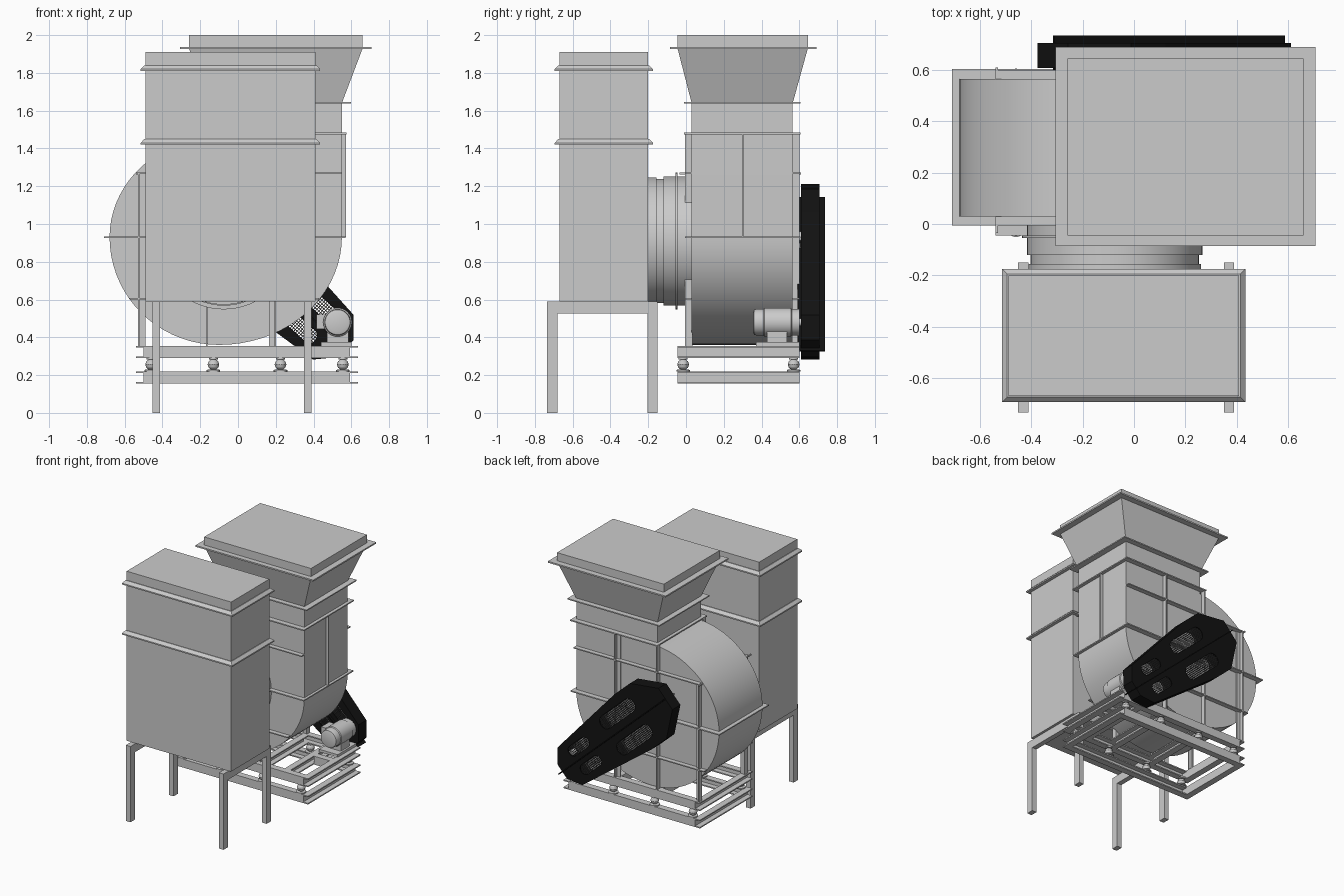
import bpy, bmesh, math
from mathutils import Matrix, Vector

if "Cube" in bpy.data.objects:
    bpy.data.objects.remove(bpy.data.objects["Cube"])

black = bpy.data.materials.new("black_paint")
black.diffuse_color = (0.006, 0.006, 0.006, 1)
black.use_nodes = True
black.node_tree.nodes["Principled BSDF"].inputs["Base Color"].default_value = black.diffuse_color
wire = bpy.data.materials.new("wire_grey")
wire.diffuse_color = (0.12, 0.12, 0.12, 1)
wire.use_nodes = True
wire.node_tree.nodes["Principled BSDF"].inputs["Base Color"].default_value = wire.diffuse_color


def finish(name, bm, mat=None, smooth=False):
    bmesh.ops.recalc_face_normals(bm, faces=bm.faces)
    me = bpy.data.meshes.new(name)
    bm.to_mesh(me)
    bm.free()
    if smooth:
        me.shade_smooth()
        me.set_sharp_from_angle(angle=math.radians(30))
    ob = bpy.data.objects.new(name, me)
    bpy.context.collection.objects.link(ob)
    if mat:
        me.materials.append(mat)
    return ob


def add_box(bm, x0, x1, y0, y1, z0, z1):
    m = Matrix.Translation(((x0+x1)/2, (y0+y1)/2, (z0+z1)/2)) @ Matrix.Diagonal((x1-x0, y1-y0, z1-z0, 1))
    bmesh.ops.create_cube(bm, size=1, matrix=m)


def boxes(name, *dims, mat=None):
    bm = bmesh.new()
    for d in dims:
        add_box(bm, *d)
    return finish(name, bm, mat)


def loft(name, *sections):
    # stacked rectangles: (x0, x1, y0, y1, z)
    bm = bmesh.new()
    rings = [[bm.verts.new(p) for p in ((a, c, z), (b, c, z), (b, d, z), (a, d, z))] for a, b, c, d, z in sections]
    for r, s in zip(rings, rings[1:]):
        for i in range(4):
            j = (i+1) % 4
            bm.faces.new((r[i], r[j], s[j], s[i]))
    bm.faces.new(rings[0])
    bm.faces.new(rings[-1])
    return finish(name, bm)


def prism(name, pts, y0, y1, mat=None, smooth=False):
    bm = bmesh.new()
    f = bm.faces.new([bm.verts.new((x, y0, z)) for x, z in pts])
    ext = bmesh.ops.extrude_face_region(bm, geom=[f])["geom"]
    bmesh.ops.translate(bm, vec=(0, y1-y0, 0), verts=[v for v in ext if isinstance(v, bmesh.types.BMVert)])
    return finish(name, bm, mat, smooth)


def lathe(name, prof, loc, along_y=False, n=48):
    bm = bmesh.new()
    rings = [[bm.verts.new((r*math.cos(2*math.pi*i/n), r*math.sin(2*math.pi*i/n), h)) for i in range(n)] for r, h in prof]
    for a, b in zip(rings, rings[1:]):
        for i in range(n):
            j = (i+1) % n
            bm.faces.new((a[i], a[j], b[j], b[i]))
    bm.faces.new(rings[0])
    bm.faces.new(rings[-1])
    if along_y:
        bm.transform(Matrix.Rotation(-math.pi/2, 4, 'X'))
    bm.transform(Matrix.Translation(loc))
    return finish(name, bm, smooth=True)


def channel(name, x0, x1, y0, y1, z0, z1, back, t=0.009):
    # C section, 'back' is the side that carries the web
    web = {'-x': (x0, x0+t, y0, y1), '+x': (x1-t, x1, y0, y1),
           '-y': (x0, x1, y0, y0+t), '+y': (x0, x1, y1-t, y1)}[back]
    return boxes(name, (*web, z0, z1), (x0, x1, y0, y1, z0, z0+t), (x0, x1, y0, y1, z1-t, z1))


# Inlet box with its flanges and legs
boxes("inlet_box", (-0.49, 0.41, -0.67, -0.20, 0.59, 1.91))
for z in (1.42, 1.81):
    loft("inlet_box_flange", (-0.515, 0.435, -0.695, -0.175, z), (-0.515, 0.435, -0.695, -0.175, z+0.01),
         (-0.495, 0.415, -0.675, -0.195, z+0.03))
for x in (-0.452, 0.35):
    boxes("inlet_box_leg_frame", (x, x+0.04, -0.735, -0.15, 0.525, 0.59),
          (x, x+0.04, -0.735, -0.68, 0, 0.525), (x, x+0.04, -0.205, -0.15, 0, 0.525))

# Round stepped inlet sleeve
lathe("inlet_sleeve", [(0.337, -0.21), (0.337, -0.155), (0.328, -0.155), (0.328, -0.12), (0.342, -0.12),
                       (0.342, -0.055), (0.362, -0.055), (0.362, -0.045), (0.342, -0.045), (0.342, 0.04)],
      (-0.075, 0, 0.91), True, 64)

# Fan scroll: three quarter ellipses running into the straight outlet
cx, cz = -0.10, 0.93
pts = [(-0.15, 1.64), (-0.15, 1.458)]
for i in range(1, 55):
    a = math.pi/2 + i/54*1.5*math.pi
    rx = 0.65 if math.cos(a) > 0 else 0.58
    rz = 0.53 if math.sin(a) > 0 else 0.57
    pts.append((cx+rx*math.cos(a), cz+rz*math.sin(a)))
pts.append((0.55, 1.64))
prism("fan_scroll", pts, 0.03, 0.565, smooth=True)

# Flange plates around scroll and outlet
boxes("scroll_split_flange", (-0.71, 0.57, -0.005, 0.605, 0.925, 0.934))
boxes("outlet_lower_flange", (-0.175, 0.575, -0.01, 0.605, 1.475, 1.484))
boxes("outlet_upper_flange", (-0.195, 0.597, -0.01, 0.607, 1.637, 1.646))
boxes("outlet_side_stiffener", (0.54, 0.572, 0.296, 0.305, 0.93, 1.48))
boxes("scroll_shoulder_stiffener", (-0.54, -0.53, -0.035, 0.61, 1.262, 1.272))

# Stiffener bars on the front and back faces of the scroll
for y0, y1, w0, w1 in ((-0.005, 0.035, 0.022, 0.03), (0.56, 0.60, 0.565, 0.573)):
    boxes("scroll_face_stiffeners",
          (-0.575, 0.43, y0, y1, 0.601, 0.609), (-0.53, 0.55, y0, y1, 1.266, 1.274),
          (-0.17, -0.162, y0, y1, 0.355, 1.48), (0.192, 0.20, y0, y1, 0.355, 1.48),
          (0.165, 0.20, w0, w1, 0.355, 1.48),
          (-0.53, -0.522, y0, y1, 0.355, 1.27), (-0.53, -0.49, w0, w1, 0.355, 1.27))

# Outlet hood
loft("outlet_hood", (-0.15, 0.55, 0.03, 0.565, 1.64), (-0.26, 0.66, -0.045, 0.645, 1.93), (-0.26, 0.66, -0.045, 0.645, 2.0))
boxes("outlet_hood_flange", (-0.307, 0.707, -0.085, 0.69, 1.926, 1.937))

# Two base frames of C channels, with cross members
for label, z0, z1 in (("lower", 0.155, 0.22), ("upper", 0.29, 0.355)):
    channel(label+"_frame_front", -0.49, 0.585, -0.045, 0.005, z0, z1, '-y')
    channel(label+"_frame_back", -0.49, 0.585, 0.55, 0.60, z0, z1, '+y')
    channel(label+"_frame_left", -0.54, -0.49, -0.045, 0.60, z0, z1, '+x')
    channel(label+"_frame_right", 0.585, 0.635, -0.045, 0.60, z0, z1, '-x')
for x in (-0.19, 0.17, 0.40):
    channel("upper_frame_cross", x, x+0.05, 0.005, 0.55, 0.29, 0.355, '-x')
channel("motor_frame_rail", 0.45, 0.585, 0.29, 0.34, 0.29, 0.355, '-y')

# Vibration isolators between the frames
bulb = [(0.036, 0), (0.036, 0.008), (0.014, 0.01), (0.026, 0.02), (0.031, 0.036),
        (0.026, 0.052), (0.014, 0.062), (0.024, 0.063), (0.024, 0.07)]
for x in (-0.46, -0.13, 0.225, 0.555):
    for y in (-0.015, 0.57):
        lathe("isolator", bulb, (x, y, 0.22), n=20)

# Motor with terminal box and feet
lathe("motor_body", [(0.05, 0.355), (0.066, 0.36), (0.07, 0.375), (0.07, 0.41), (0.076, 0.415), (0.076, 0.555),
                     (0.07, 0.56), (0.07, 0.60), (0.02, 0.60), (0.02, 0.66)], (0.527, 0, 0.48), True, 36)
boxes("motor_terminal_box", (0.415, 0.47, 0.43, 0.53, 0.445, 0.52))
boxes("motor_base", (0.44, 0.60, 0.37, 0.60, 0.355, 0.375), (0.47, 0.585, 0.43, 0.535, 0.375, 0.43))

# Fan shaft and bearing
lathe("fan_shaft", [(0.03, 0.55), (0.03, 0.68)], (-0.08, 0, 0.93), True, 24)
boxes("shaft_bearing", (-0.15, -0.01, 0.56, 0.607, 0.86, 0.90))


# Belt guard, laid out along the line from fan shaft to motor
def uv(u, v):
    return (-0.08+0.74*u+0.67*v, 0.93-0.67*u+0.74*v)


def outline(s):
    half = [(-0.32+s, 0.09-s/2), (-0.12, 0.235-s), (0.06, 0.235-s), (0.79, 0.16-s), (0.88-s, 0.06-s/2)]
    return [uv(*p) for p in half] + [uv(u, -v) for u, v in reversed(half)]


guard = prism("belt_guard", outline(0), 0.608, 0.706, black)
cutters = [prism("guard_cutter", outline(0.008), 0.616, 0.698)]
slots = [(u0, u1, s*v, r) for u0, u1, v, r in ((-0.05, 0.33, 0.11, 0.052), (0.51, 0.73, 0.078, 0.04)) for s in (1, -1)]
for u0, u1, v, r in slots:
    arc = [(u1-r if i < 9 else u0+r, -math.pi/2+math.pi*(i if i < 9 else i-1)/8) for i in range(18)]
    cutters.append(prism("slot_cutter", [uv(u+r*math.cos(a), v+r*math.sin(a)) for u, a in arc], 0.58, 0.75))
for c in cutters:
    m = guard.modifiers.new("cut", 'BOOLEAN')
    m.operation, m.object, m.solver = 'DIFFERENCE', c, 'EXACT'
bpy.context.view_layer.update()
guard.data = bpy.data.meshes.new_from_object(guard.evaluated_get(bpy.context.evaluated_depsgraph_get()))
guard.modifiers.clear()
for c in cutters:
    bpy.data.objects.remove(c)

# Wire mesh behind the slots
for u0, u1, v, r in slots:
    bm = bmesh.new()
    for y in (0.618, 0.696):
        nu, nv = round((u1-u0)/0.013), round(2*r/0.013)
        g = [[bm.verts.new((p[0], y, p[1])) for p in (uv(u0+(u1-u0)*i/nu, v-r+2*r*j/nv) for j in range(nv+1))]
             for i in range(nu+1)]
        for i in range(nu):
            for j in range(nv):
                bm.faces.new((g[i][j], g[i+1][j], g[i+1][j+1], g[i][j+1]))
    finish("guard_wire_mesh", bm, wire).modifiers.new("wire", 'WIREFRAME').thickness = 0.004

# Seam rib along the guard
rib = [uv(-0.315, -0.004), uv(0.90, -0.004), uv(0.90, 0.004), uv(-0.315, 0.004)]
prism("guard_seam_rib", rib, 0.59, 0.735, black)
